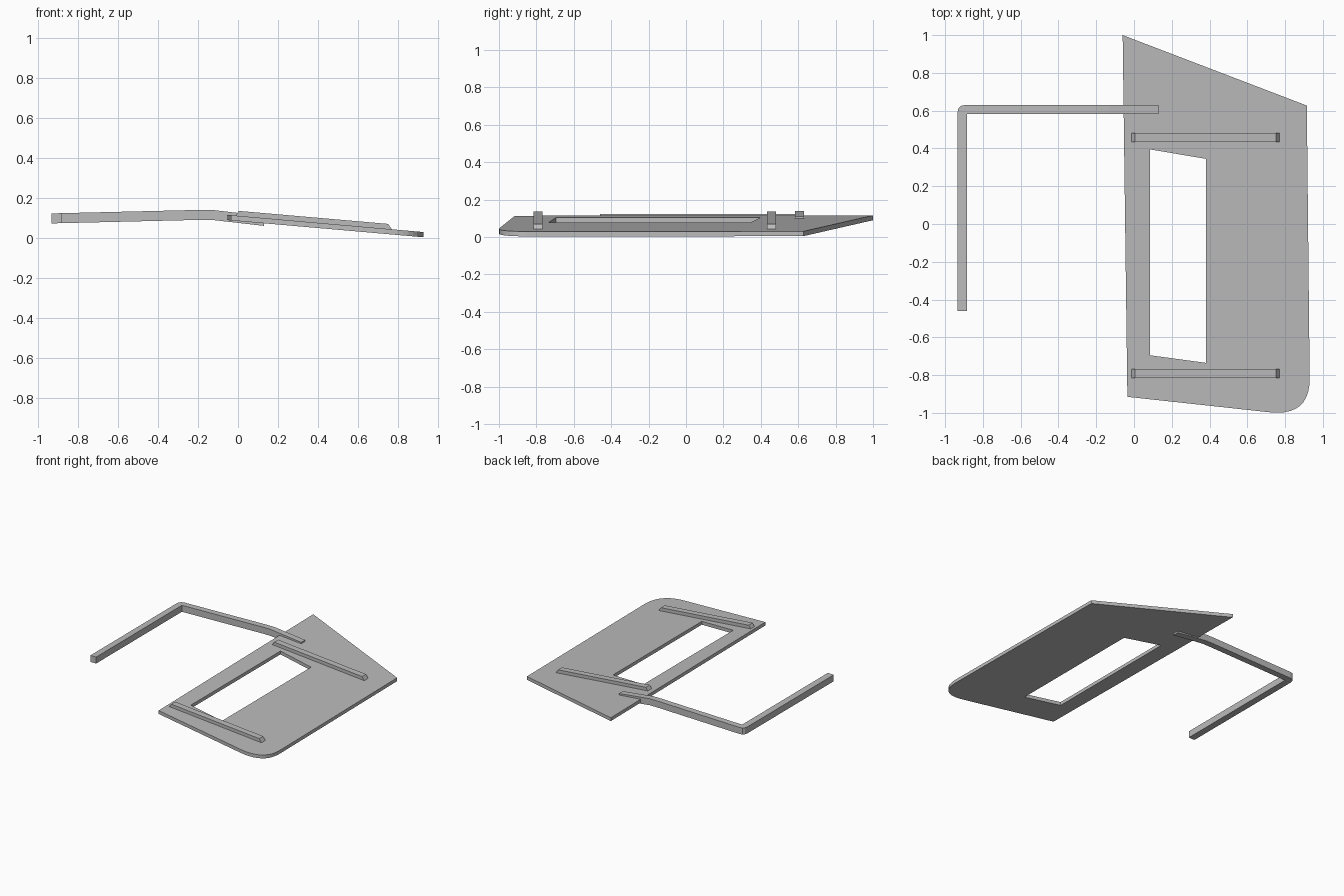
import bpy, bmesh
from mathutils import Vector

cube = bpy.data.objects.get("Cube")
if cube:
    bpy.data.objects.remove(cube, do_unlink=True)

GREY = (0.5, 0.5, 0.5, 1)
grey = bpy.data.materials.new("plain grey")
grey.use_nodes = True
grey.diffuse_color = GREY
grey.node_tree.nodes["Principled BSDF"].inputs["Base Color"].default_value = GREY


def finish(bm, name):
    bmesh.ops.recalc_face_normals(bm, faces=bm.faces[:])
    mesh = bpy.data.meshes.new(name)
    bm.to_mesh(mesh)
    bm.free()
    mesh.materials.append(grey)
    ob = bpy.data.objects.new(name, mesh)
    bpy.context.collection.objects.link(ob)
    return ob


def extruded(name, loops, depth, place=None, cuts=()):
    """Fill closed loops (outline, then holes), extrude, cut at x, then place points."""
    bm = bmesh.new()
    for loop in loops:
        vs = [bm.verts.new(p) for p in loop]
        for a, b in zip(vs, vs[1:] + vs[:1]):
            bm.edges.new((a, b))
    bmesh.ops.triangle_fill(bm, edges=bm.edges[:], use_beauty=True)
    bmesh.ops.dissolve_limit(bm, angle_limit=0.01, verts=bm.verts[:],
                             edges=bm.edges[:]) if len(loops) == 1 else None
    grown = bmesh.ops.extrude_face_region(bm, geom=bm.faces[:])["geom"]
    bmesh.ops.translate(bm, vec=depth,
                        verts=[g for g in grown if isinstance(g, bmesh.types.BMVert)])
    for x in cuts:
        bmesh.ops.bisect_plane(bm, geom=bm.verts[:] + bm.edges[:] + bm.faces[:],
                               plane_co=(x, 0, 0), plane_no=(1, 0, 0))
    if place:
        for v in bm.verts:
            v.co.z += place(v.co.x)
    return finish(bm, name)


def curve(a, c, b, steps):
    a, b, c = Vector(a), Vector(b), Vector(c)
    ts = [i / steps for i in range(steps + 1)]
    return [a * (1 - t) ** 2 + c * 2 * t * (1 - t) + b * t * t for t in ts]


def flat(points):
    return [(p[0], p[1], 0) for p in points]


# Sloping plate with a rounded front corner and a slanted opening
THICK = 0.026
outline = [(-0.035, -0.915), (-0.06, 1.0), (0.915, 0.627)]
outline += curve((0.93, -0.82), (0.93, -1.018), (0.72, -0.997), 10)
opening = [(0.085, 0.395), (0.38, 0.345), (0.38, -0.735), (0.085, -0.695)]
extruded("plate", [flat(outline), flat(opening)], (0, 0, THICK),
         lambda x: 0.0844 - 0.0875 * x)

# Two raised ribs with chamfered ends
rib = [(-0.015, 0.108), (0.004, 0.135), (0.752, 0.07), (0.772, 0.041)]
for name, y in (("back_rib", 0.434), ("front_rib", -0.816)):
    extruded(name, [[(x, y, z) for x, z in rib]], (0, 0.048, 0))


# Bent arm: long leg, eased corner, and a cross bar that dips onto the plate
def arm_height(x):
    if x < -0.2:
        return 0.0725 + 0.0175 * (x + 0.935) / 0.735
    return 0.09 - 0.115 * max(0, x + 0.13)


arm = [(-0.885, -0.46), (-0.935, -0.46)]
arm += curve((-0.935, 0.585), (-0.935, 0.63), (-0.895, 0.63), 3)
arm += [(0.13, 0.63), (0.13, 0.582), (-0.885, 0.582)]
extruded("bent_arm", [flat(arm)], (0, 0, 0.05), arm_height, cuts=(-0.885, -0.2, -0.13))
